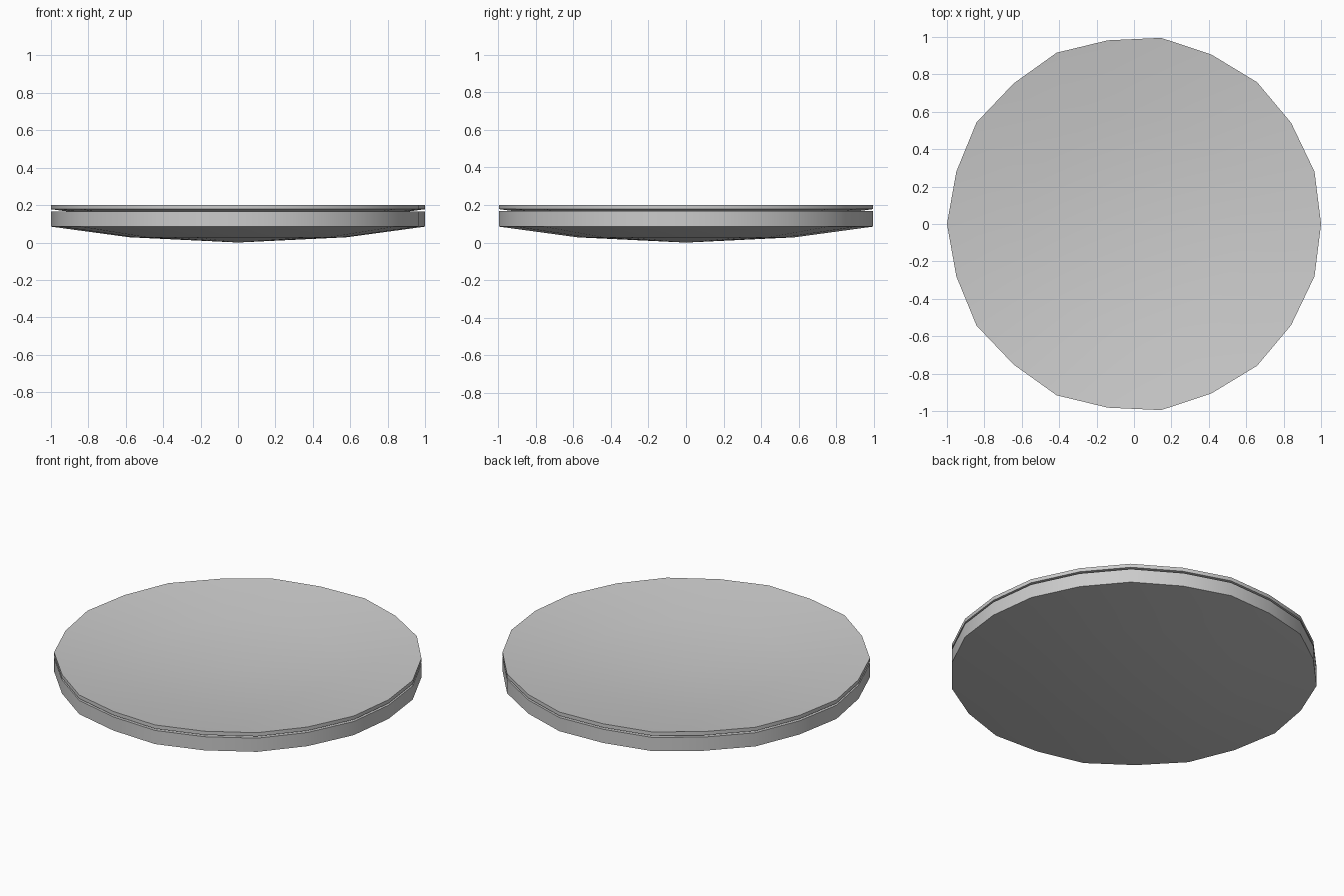
import bpy, bmesh, math

if "Cube" in bpy.data.objects:
    bpy.data.objects.remove(bpy.data.objects["Cube"])

# Half outline of the 22-sided rim (mirrored in y)
HALF = [(1, 0), (.965, .28), (.84, .541), (.658, .758), (.412, .907), (.145, .995),
        (-.14, .982), (-.413, .916), (-.643, .752), (-.842, .543), (-.95, .28), (-1, 0)]
OUTLINE = HALF + [(x, -y) for x, y in HALF[-2:0:-1]]

# Shallow dish curve: (radius factor, height above the lowest point)
DISH = [(1.0, .085), (.58, .028)]


def dish(name, base, wall):
    """Dished disc with a parallel underside and top, joined by an upright rim."""
    bm = bmesh.new()
    profile = [(r, base + h) for r, h in reversed(DISH)]
    profile += [(r, base + h + wall) for r, h in DISH]
    rings = [[bm.verts.new((x * r, y * r, z)) for x, y in OUTLINE] for r, z in profile]
    n = len(OUTLINE)
    for a, b in zip(rings, rings[1:]):
        for i in range(n):
            j = (i + 1) % n
            bm.faces.new((a[i], a[j], b[j], b[i]))
    # Close both centres with shallow fans
    for ring, z in ((rings[0], base), (rings[-1], base + wall)):
        tip = bm.verts.new((0, 0, z))
        for i in range(n):
            bm.faces.new((ring[i], ring[(i + 1) % n], tip))
    bmesh.ops.recalc_face_normals(bm, faces=bm.faces)
    mesh = bpy.data.meshes.new(name)
    bm.to_mesh(mesh)
    bm.free()
    obj = bpy.data.objects.new(name, mesh)
    bpy.context.collection.objects.link(obj)
    bpy.ops.object.select_all(action='DESELECT')
    obj.select_set(True)
    bpy.context.view_layer.objects.active = obj
    bpy.ops.object.shade_smooth_by_angle(angle=math.radians(30))
    return obj


# Thick lower dish and thin upper dish with a narrow gap between
dish("lower_dish", 0.0, .082)
dish("upper_dish", .093, .022)
